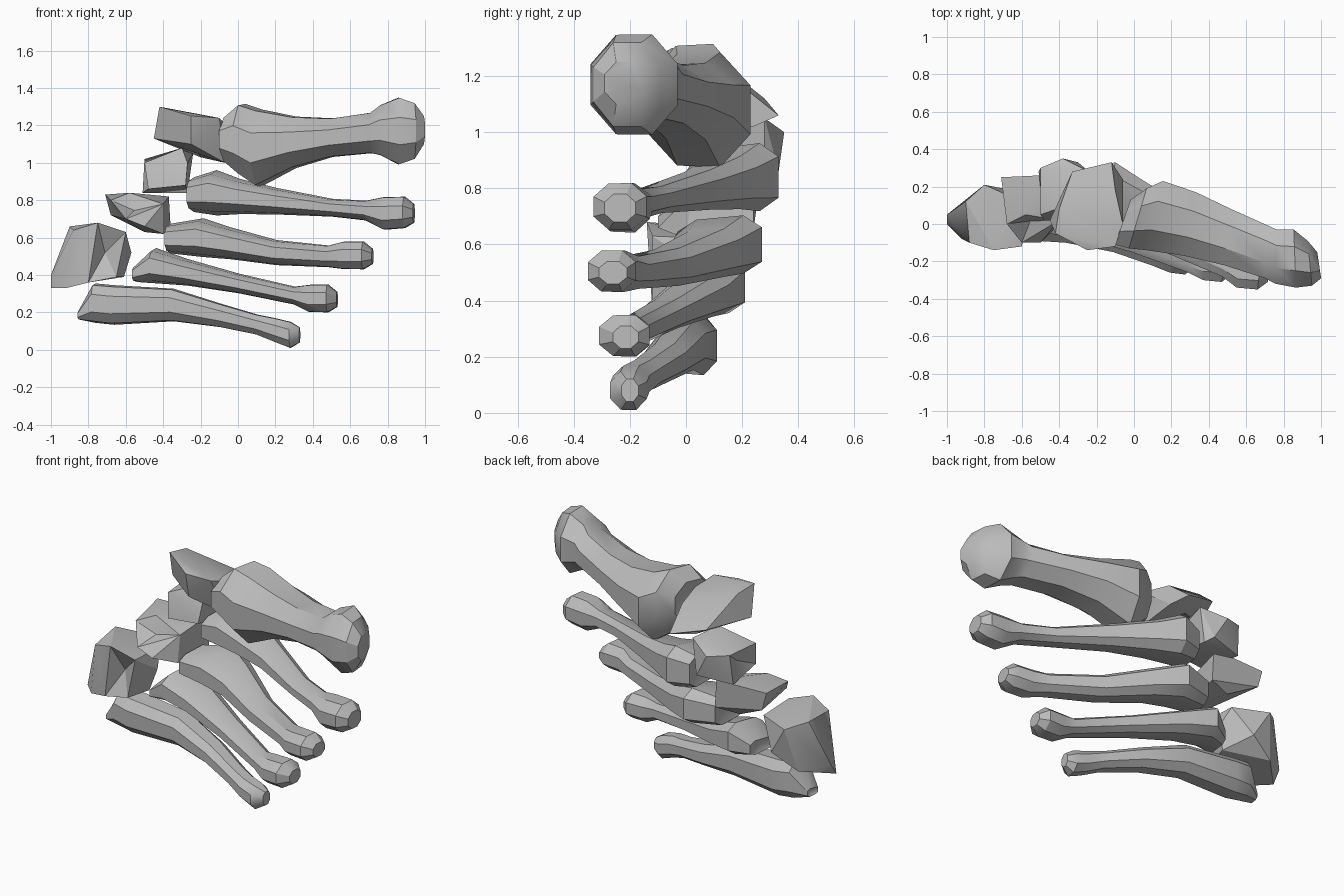
import bpy, bmesh, math
from mathutils import Vector

cube = bpy.data.objects.get("Cube")
if cube:
    bpy.data.objects.remove(cube)

bone_mat = bpy.data.materials.new("bone_grey")
bone_mat.use_nodes = True
GREY = (0.5, 0.5, 0.5, 1)
bone_mat.diffuse_color = GREY
bone_mat.node_tree.nodes["Principled BSDF"].inputs["Base Color"].default_value = GREY


def finish(name, bm, angle):
    """Turn a bmesh into a shaded object that keeps its hard ridges."""
    bmesh.ops.recalc_face_normals(bm, faces=bm.faces[:])
    mesh = bpy.data.meshes.new(name)
    bm.to_mesh(mesh)
    bm.free()
    mesh.materials.append(bone_mat)
    obj = bpy.data.objects.new(name, mesh)
    bpy.context.collection.objects.link(obj)
    bpy.ops.object.select_all(action='DESELECT')
    obj.select_set(True)
    bpy.context.view_layer.objects.active = obj
    bpy.ops.object.shade_smooth_by_angle(angle=math.radians(angle))


def long_bone(name, sections, pinch, square, base_lean, head_lean, sides=8):
    """Loft octagonal rings; each section is x, y low, y high, z low, z high.
    The base is squarer and pinched on its underside, fading to a round head."""
    bm = bmesh.new()
    rings = []
    reach = 1 / math.cos(math.pi / sides)
    for i, (x, y0, y1, z0, z1) in enumerate(sections):
        t = i / (len(sections) - 1)
        lean = base_lean + (head_lean - base_lean) * t
        power = 1 - square * (1 - t)
        ring = []
        for k in range(sides):
            a = math.tau * (k + 0.5) / sides
            u, v = (math.copysign(abs(c * reach) ** power, c)
                    for c in (math.cos(a), math.sin(a)))
            v *= 1 - pinch * (1 - t) * (1 - u) / 2
            dy = u * (y1 - y0) / 2
            ring.append(bm.verts.new((x + lean * dy, (y0 + y1) / 2 + dy,
                                      (z0 + z1) / 2 + v * (z1 - z0) / 2)))
        rings.append(ring)
    for a, b in zip(rings, rings[1:]):
        for k in range(sides):
            n = (k + 1) % sides
            bm.faces.new((a[k], a[n], b[n], b[k]))
    # hollow joint at the base, closed cap at the head
    base = bm.faces.new(rings[0])
    bm.faces.new(rings[-1])
    poked = bmesh.ops.poke(bm, faces=[base])
    poked["verts"][0].co.x += 0.02
    finish(name, bm, 32)


def short_bone(name, points, hollow, depth):
    """Faceted hull with a joint hollow on the side facing `hollow`."""
    bm = bmesh.new()
    for p in points:
        bm.verts.new(p)
    bmesh.ops.convex_hull(bm, input=bm.verts[:])
    loose = [v for v in bm.verts if not v.link_faces]
    bmesh.ops.delete(bm, geom=loose, context='VERTS')
    bmesh.ops.dissolve_limit(bm, angle_limit=math.radians(12),
                             verts=bm.verts[:], edges=bm.edges[:])
    bm.normal_update()
    side = Vector(hollow).normalized()
    face = max(bm.faces, key=lambda f: f.calc_area() * max(0, f.normal.dot(side)))
    inward = face.normal * -depth
    for v in bmesh.ops.poke(bm, faces=[face])["verts"]:
        v.co += inward
    finish(name, bm, 30)


# Five long bones, from the thick inner one to the thin outer one
long_bone("first_long_bone", [
    (-.06, -.11, .13, 1.0, 1.25), (.02, -.13, .19, .93, 1.32),
    (.11, -.14, .23, .87, 1.29), (.3, -.17, .17, .97, 1.25),
    (.5, -.22, .08, 1.03, 1.24), (.71, -.29, -.01, 1.05, 1.27),
    (.76, -.32, -.03, 1.04, 1.31), (.86, -.34, -.03, .99, 1.35),
    (.94, -.33, -.09, 1.02, 1.32), (.99, -.29, -.15, 1.1, 1.25)], 0.1, 0, .35, -.15)

long_bone("second_long_bone", [
    (-.25, .04, .29, .73, .93), (-.13, .02, .33, .71, .97),
    (0, 0, .25, .72, .92), (.2, -.05, .13, .72, .87),
    (.5, -.19, -.05, .71, .81), (.68, -.26, -.12, .69, .8),
    (.78, -.32, -.13, .64, .82), (.89, -.33, -.14, .65, .82),
    (.94, -.29, -.18, .68, .78)], 0.35, 0.4, .2, .1)

long_bone("third_long_bone", [
    (-.37, 0, .22, .51, .68), (-.2, -.03, .27, .49, .71),
    (-.05, -.05, .19, .48, .66), (.2, -.16, .02, .45, .59),
    (.48, -.28, -.13, .44, .56), (.56, -.34, -.17, .43, .58),
    (.67, -.35, -.18, .43, .58), (.72, -.31, -.21, .46, .54)], 0.3, 0.4, .2, .1)

long_bone("fourth_long_bone", [
    (-.55, -.03, .15, .36, .45), (-.45, -.05, .21, .35, .55),
    (-.28, -.07, .15, .34, .49), (0, -.15, .01, .3, .41),
    (.3, -.26, -.13, .24, .34), (.38, -.3, -.13, .2, .35),
    (.48, -.31, -.13, .2, .35), (.53, -.26, -.17, .23, .31)], 0.3, 0.4, .2, .1)

long_bone("fifth_long_bone", [
    (-.85, -.03, .05, .16, .21), (-.77, -.06, .1, .14, .36),
    (-.67, -.08, .11, .13, .35), (-.35, -.1, .07, .15, .33),
    (-.1, -.15, 0, .12, .25), (.1, -.22, -.09, .08, .19),
    (.2, -.26, -.13, .04, .17), (.28, -.27, -.14, .01, .15),
    (.33, -.23, -.17, .04, .12)], 0.2, 0.3, .2, .1)

# Four blocky bones behind them
short_bone("inner_wedge_bone", [
    (-.42, -.05, 1.3), (-.4, .08, 1.28), (-.25, -.14, 1.25), (-.1, -.12, 1.24),
    (-.06, 0, 1.2), (-.45, .02, 1.13), (-.25, -.11, 1.1), (-.07, 0, 1.0),
    (-.06, .24, 1.02), (-.12, .33, 1.06), (-.33, .28, 1.12), (-.2, .2, 1.03),
    (-.1, .18, 1.18)], (-1, .3, -.6), .05)

short_bone("middle_wedge_bone", [
    (-.51, .28, .84), (-.5, .3, 1.02), (-.38, .35, 1.0), (-.3, .33, .86),
    (-.24, .28, 1.05), (-.3, .12, 1.08), (-.5, .05, 1.0), (-.48, .02, .86),
    (-.28, .02, .88), (-.27, .05, 1.0), (-.27, .28, .84)], (-1, 0, 0), .04)

short_bone("outer_wedge_bone", [
    (-.71, .25, .83), (-.68, .25, .72), (-.5, .26, .83), (-.37, .24, .82),
    (-.36, .24, .65), (-.4, 0, .62), (-.5, -.1, .66), (-.6, -.1, .7),
    (-.68, 0, .8), (-.4, .02, .78), (-.58, .05, .84), (-.5, .2, .63)], (-.3, -1, 0), .04)

short_bone("outer_block_bone", [
    (-1, 0, .33), (-1, .05, .4), (-.9, .12, .66), (-.8, .21, .62),
    (-.7, .19, .45), (-.6, .12, .62), (-.57, .05, .52), (-.61, .03, .39),
    (-.92, -.08, .33), (-.88, -.1, .64), (-.75, -.14, .68), (-.6, -.12, .63),
    (-.65, -.12, .39), (-.8, -.12, .36), (-.85, .15, .36)], (.2, -1, 0), .07)
